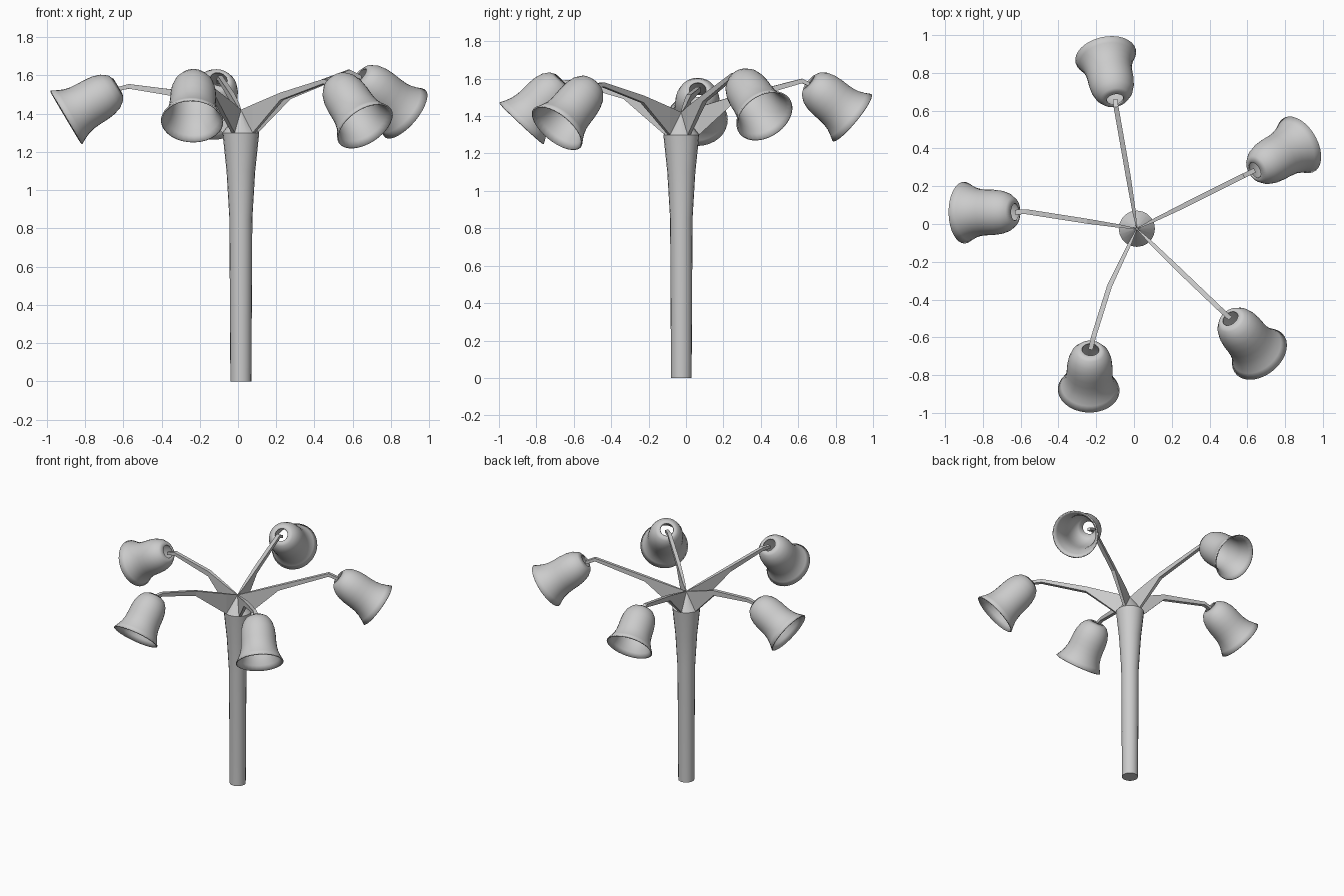
import bpy, bmesh, math
from mathutils import Vector

if "Cube" in bpy.data.objects:
    bpy.data.objects.remove(bpy.data.objects["Cube"])

HUB = Vector((0.015, -0.025, 0))


def make_object(name, bm, smooth=True):
    bmesh.ops.recalc_face_normals(bm, faces=bm.faces)
    me = bpy.data.meshes.new(name)
    bm.to_mesh(me)
    bm.free()
    ob = bpy.data.objects.new(name, me)
    bpy.context.collection.objects.link(ob)
    if smooth:
        bpy.ops.object.select_all(action='DESELECT')
        ob.select_set(True)
        bpy.context.view_layer.objects.active = ob
        bpy.ops.object.shade_smooth_by_angle(angle=math.radians(35))
    return ob


def loft(bm, rings, cap=False):
    n = len(rings[0])
    for a, b in zip(rings, rings[1:]):
        for i in range(n):
            bm.faces.new((a[i], a[(i + 1) % n], b[(i + 1) % n], b[i]))
    if cap:
        bm.faces.new(rings[0])
        bm.faces.new(rings[-1])


def lathe(bm, profile, n, cap=False):
    # profile of (radius, height) spun around local z
    rings = [[bm.verts.new((r * math.cos(2 * math.pi * i / n),
                            r * math.sin(2 * math.pi * i / n), z)) for i in range(n)]
             for r, z in profile]
    loft(bm, rings, cap)


# trunk: flared post with a shallow conical top
bm = bmesh.new()
lathe(bm, [(0.055, 0), (0.06, 0.85), (0.075, 1.1), (0.096, 1.3), (0.002, 1.42)], 20, True)
make_object("trunk", bm).location = HUB

# bell shade profile: (radius, distance from neck as fraction of the length)
BELL = [(0.045, 0.0), (0.075, 0.05), (0.098, 0.15), (0.111, 0.28), (0.116, 0.42),
        (0.117, 0.55), (0.12, 0.68), (0.129, 0.8), (0.143, 0.9), (0.16, 1.0)]


def bell(name, neck, rim):
    axis = Vector(rim) - Vector(neck)
    length = axis.length
    bm = bmesh.new()
    lathe(bm, [(r, t * length) for r, t in BELL], 32)
    ob = make_object(name, bm)
    ob.location = neck
    ob.rotation_mode = 'QUATERNION'
    ob.rotation_quaternion = Vector((0, 0, 1)).rotation_difference(axis)
    mod = ob.modifiers.new("thickness", 'SOLIDIFY')
    mod.thickness = 0.008
    mod.offset = 0


def arm(name, joint, bend, neck):
    # tall fin at the hub narrowing to a thin bar: (point, height below top, width)
    joint, bend, neck = Vector(joint), Vector(bend), Vector(neck)
    start = HUB + Vector((0, 0, 1.42))
    flat = (joint - start).to_2d()
    t = 0.095 / flat.length
    edge = start.lerp(joint, t)
    sections = [(start, 0.12, 0.004), (edge, edge.z - 1.3, 0.018),
                (joint, 0.038, 0.026), (bend, 0.024, 0.026), (neck, 0.022, 0.024)]
    bm = bmesh.new()
    rings = []
    for i, (p, h, w) in enumerate(sections):
        d = sections[min(i + 1, 4)][0] - sections[max(i - 1, 0)][0]
        side = Vector((-d.y, d.x, 0)).normalized() * w / 2
        low = p - Vector((0, 0, h))
        rings.append([bm.verts.new(v) for v in (p - side, p + side, low + side, low - side)])
    loft(bm, rings, True)
    make_object(name, bm, False)


# five branches: fin joint, bend before the shade, shade neck, shade mouth centre
BRANCHES = {
    "back": ((-0.03, 0.25, 1.505), (-0.095, 0.62, 1.60), (-0.10, 0.66, 1.58), (-0.15, 0.89, 1.39)),
    "right": ((0.27, 0.10, 1.515), (0.58, 0.255, 1.63), (0.64, 0.285, 1.60), (0.875, 0.42, 1.40)),
    "front_right": ((0.23, -0.235, 1.51), (0.45, -0.445, 1.58), (0.51, -0.50, 1.57), (0.665, -0.69, 1.335)),
    "front": ((-0.13, -0.33, 1.53), (-0.215, -0.60, 1.595), (-0.23, -0.665, 1.59), (-0.24, -0.88, 1.36)),
    "left": ((-0.25, 0.015, 1.515), (-0.57, 0.065, 1.555), (-0.63, 0.063, 1.54), (-0.90, 0.06, 1.38)),
}
for key, (joint, bend, neck, rim) in BRANCHES.items():
    arm("arm_" + key, joint, bend, neck)
    bell("bell_shade_" + key, neck, rim)
